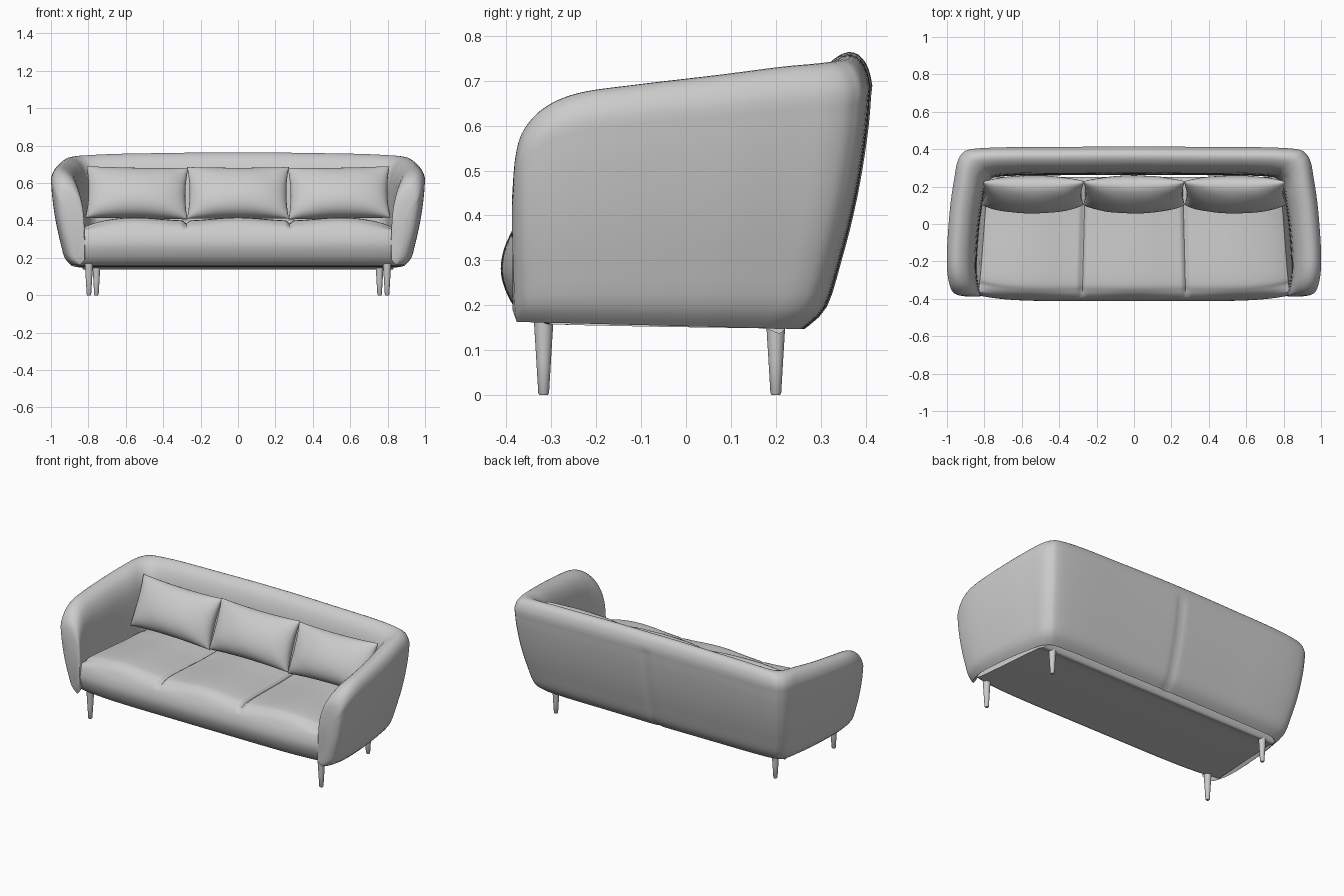
import bpy, bmesh, math
from mathutils import Vector, Matrix

cube = bpy.data.objects.get("Cube")
if cube:
    bpy.data.objects.remove(cube)

fabric = bpy.data.materials.new("plain_grey")
fabric.use_nodes = True
GREY = (0.6, 0.6, 0.6, 1)
fabric.diffuse_color = GREY
fabric.node_tree.nodes["Principled BSDF"].inputs["Base Color"].default_value = GREY


def finish(name, bm, angle=50):
    bmesh.ops.recalc_face_normals(bm, faces=bm.faces)
    mesh = bpy.data.meshes.new(name)
    bm.to_mesh(mesh)
    bm.free()
    obj = bpy.data.objects.new(name, mesh)
    bpy.context.collection.objects.link(obj)
    mesh.materials.append(fabric)
    bpy.ops.object.select_all(action='DESELECT')
    obj.select_set(True)
    bpy.context.view_layer.objects.active = obj
    bpy.ops.object.shade_smooth_by_angle(angle=math.radians(angle))
    return obj


def spline(points, steps, closed=False):
    """Smooth curve through points of any dimension."""
    n, out = len(points), []
    pick = (lambda i: points[i % n]) if closed else (lambda i: points[max(0, min(n - 1, i))])
    for i in range(n if closed else n - 1):
        a, b, c, d = (pick(i + k) for k in (-1, 0, 1, 2))
        for s in range(steps):
            t = s / steps
            out.append([q + t / 2 * (r - p + t * (2 * p - 5 * q + 4 * r - w + t * (3 * (q - r) + w - p)))
                        for p, q, r, w in zip(a, b, c, d)])
    if not closed:
        out.append(list(points[-1]))
    return out


def loft(name, rings, angle=50):
    """Skin closed rings of points and cap both ends."""
    bm = bmesh.new()
    rows = [[bm.verts.new(p) for p in ring] for ring in rings]
    for a, b in zip(rows, rows[1:]):
        for i in range(len(a)):
            j = (i + 1) % len(a)
            bm.faces.new((a[i], a[j], b[j], b[i]))
    bm.faces.new(rows[0])
    bm.faces.new(rows[-1])
    return finish(name, bm, angle)


# Wraparound back and arms: (x, y, height, fullness) along the rim
rim = [(.93, -.388, .44, .5), (.955, -.38, .53, .8), (.975, -.36, .59, .95), (.99, -.31, .64, 1),
       (1, -.23, .672, 1), (.998, -.1, .69, 1), (.982, .1, .712, 1), (.96, .25, .73, 1),
       (.945, .33, .737, 1), (.92, .375, .742, 1), (.87, .4, .747, 1), (.7, .41, .755, 1),
       (.4, .412, .76, 1), (.16, .414, .763, 1), (0, .415, .763, 1)]
rim += [(-x, y, h, k) for x, y, h, k in reversed(rim[:-1])]
# Wall section: 0 foot, 1 widest outside, 2 inner face; paired with height share
wall = [(0, 0), (.33, .08), (.55, .25), (.72, .41), (.85, .57), (.95, .74), (1, .88), (1.1, .96),
        (1.3, 1), (1.55, .985), (1.8, .92), (1.98, .78), (2.05, .5), (2.08, .1)]
section = spline(wall, 3)


def wall_ring(x, y, h, full):
    top = Vector((x, y))
    foot = Vector((x * .89, y * .785 - .062))
    inner = Vector((x * .85, y * .823 - .067))
    mid = (top + inner) / 2
    base = .155 - .02 * y
    ring = []
    for p, g in section:
        q = foot.lerp(top, p) if p < 1 else top.lerp(inner, p - 1)
        q = mid + (q - mid) * full
        if y > 0 and p < 1:  # centre seam on the back
            q.y -= .008 * math.exp(-(x / .02) ** 2)
        ring.append((q.x, q.y, base + g * (h - base)))
    return ring


loft("back_and_arms", [wall_ring(*s) for s in spline(rim, 6)], 60)

# Seat body with rolled front and two seams
seat_profile = spline([(-.28, .157), (-.34, .162), (-.385, .2), (-.412, .27), (-.4, .34), (-.36, .39),
                       (-.28, .408), (0, .4), (.22, .39), (.25, .3), (.22, .148), (.16, .149),
                       (-.05, .152)], 6, True)


def seat_ring(u):
    ring = []
    for y, z in seat_profile:
        upper = max(0, min(1, (z - .35) / .045))
        width = .875 - .045 * max(0, min(1, (z - .16) / .2)) - .075 * (y + .4)
        seam = math.exp(-((abs(u) * .85 - .287) / .013) ** 2)
        crown = .008 * math.cos(u * .85 / .287 * math.pi)
        front = max(0, min(1, (-y - .25) / .1))
        ring.append((u * width, y + front * (.035 * abs(u) ** 6 + .004 * seam * upper),
                     z + upper * (crown - .018 * seam - .035 * abs(u) ** 12)))
    return ring


loft("seat", [seat_ring(i / 75 - 1) for i in range(151)])


# Loose pillows leaning on the back
def pillow(name, x, turn):
    n = 28
    bm = bmesh.new()
    for side in (-1, 1):
        grid = []
        for i in range(n + 1):
            u = math.sin((i / n - .5) * math.pi)
            row = []
            for j in range(n + 1):
                v = math.sin((j / n - .5) * math.pi)
                puff = max(0, (1 - u * u) * (1 - v * v)) ** .45
                fold = .004 * math.sin(9 * u + 5 * v + x * 7) * puff * abs(u * v)
                row.append(bm.verts.new((.272 * u * (1 - .05 * (1 - v * v)),
                                         side * (.09 - .015 * v) * puff + fold,
                                         .15 * v * (1 - .06 * (1 - u * u)))))
            grid.append(row)
        for a, b in zip(grid, grid[1:]):
            for j in range(n):
                bm.faces.new((a[j], a[j + 1], b[j + 1], b[j]))
    bmesh.ops.remove_doubles(bm, verts=bm.verts, dist=.0005)
    obj = finish(name, bm, 80)
    obj.location = (x, .165, .548)
    obj.rotation_euler = (math.radians(-24), math.radians(turn), 0)


pillow("pillow_right", -.54, 1)
pillow("pillow_middle", 0, 0)
pillow("pillow_left", .54, -1)

# Tapered legs
for side, label in ((-1, "right"), (1, "left")):
    for place, x, y in (("front", .797, -.317), ("rear", .757, .2)):
        taper = [(.009, 0), (.012, .004), (.0165, .08), (.022, .17)]
        loft(f"{place}_leg_{label}",
             [[(side * x + r * math.cos(a * math.pi / 12), y + r * math.sin(a * math.pi / 12), z)
               for a in range(24)] for r, z in taper])
